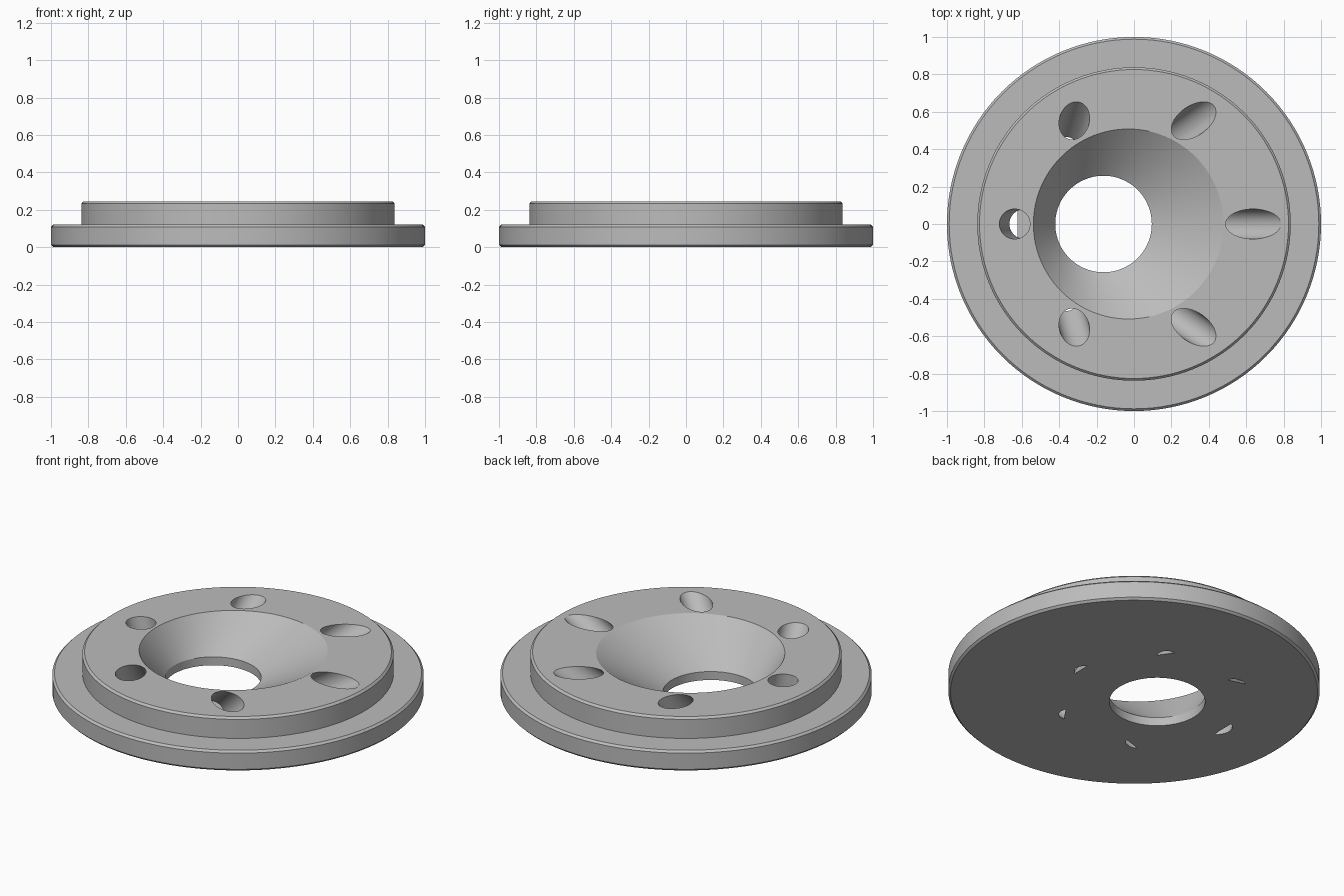
import bpy
import bmesh
import math
from mathutils import Vector

if "Cube" in bpy.data.objects:
    bpy.data.objects.remove(bpy.data.objects["Cube"])

SEGMENTS = 128
TOP = 0.245            # height of the raised face
STEP = 0.12            # height of the flange
LIP = 0.05             # straight wall below the funnel
BEVEL = 0.012

grey = bpy.data.materials.new("neutral grey")
grey.use_nodes = True
colour = (0.5, 0.5, 0.5, 1)
grey.diffuse_color = colour
grey.node_tree.nodes["Principled BSDF"].inputs["Base Color"].default_value = colour


def stacked_rings(name, rings, segments=SEGMENTS):
    """Closed solid lofted through circles given as (centre, radius, axis)."""
    bm = bmesh.new()
    loops = []
    for centre, radius, axis in rings:
        turn = Vector((0, 0, 1)).rotation_difference(Vector(axis))
        loop = []
        for i in range(segments):
            a = math.tau * i / segments
            offset = Vector((math.cos(a), math.sin(a), 0)) * radius
            loop.append(bm.verts.new(Vector(centre) + turn @ offset))
        loops.append(loop)
    for low, high in zip(loops, loops[1:]):
        for i in range(segments):
            j = (i + 1) % segments
            bm.faces.new((low[i], low[j], high[j], high[i]))
    bm.faces.new(reversed(loops[0]))
    bm.faces.new(loops[-1])
    bmesh.ops.recalc_face_normals(bm, faces=bm.faces)
    mesh = bpy.data.meshes.new(name)
    bm.to_mesh(mesh)
    bm.free()
    mesh.materials.append(grey)
    obj = bpy.data.objects.new(name, mesh)
    bpy.context.collection.objects.link(obj)
    return obj


def cut(target, cutter):
    """Subtract the cutter from the target and discard it."""
    mod = target.modifiers.new("cut", 'BOOLEAN')
    mod.operation = 'DIFFERENCE'
    mod.solver = 'EXACT'
    mod.object = cutter
    bpy.context.view_layer.objects.active = target
    bpy.ops.object.modifier_apply(modifier=mod.name)
    bpy.data.objects.remove(cutter)


UP = (0, 0, 1)

# Stepped disc with bevelled rims
profile = [(1 - BEVEL, 0), (1, BEVEL), (1, STEP - BEVEL), (1 - BEVEL, STEP),
           (0.838, STEP), (0.838, TOP - BEVEL), (0.838 - BEVEL, TOP)]
disc = stacked_rings("stepped_disc", [((0, 0, z), r, UP) for r, z in profile])

# Off-centre funnel, running past the top face for a clean cut
reach = (TOP + 0.1 - LIP) / (TOP - LIP)
funnel = stacked_rings("funnel_cutter", [
    ((-0.163, 0, -0.1), 0.258, UP),
    ((-0.163, 0, LIP), 0.258, UP),
    ((-0.163 + 0.133 * reach, 0, TOP + 0.1), 0.258 + 0.25 * reach, UP)])
cut(disc, funnel)

# Six flat-bottomed drillings that converge on a point below the disc
focus = Vector((-0.48, 0, -0.475))
for k in range(6):
    a = math.tau * k / 6
    mouth = Vector((0.638 * math.cos(a), 0.638 * math.sin(a), TOP))
    axis = (mouth - focus).normalized()
    lean = math.sqrt(1 - axis.z ** 2)
    end_height = 0.07 * lean - 0.007
    end = mouth - axis * ((TOP - end_height) / axis.z)
    drill = stacked_rings("drill_cutter", [
        (end, 0.08, axis), (mouth + axis * 0.25, 0.08, axis)], 64)
    cut(disc, drill)

# Smooth round walls, crisp rims
bpy.ops.object.select_all(action='DESELECT')
disc.select_set(True)
bpy.context.view_layer.objects.active = disc
bpy.ops.object.shade_smooth_by_angle(angle=math.radians(20))
